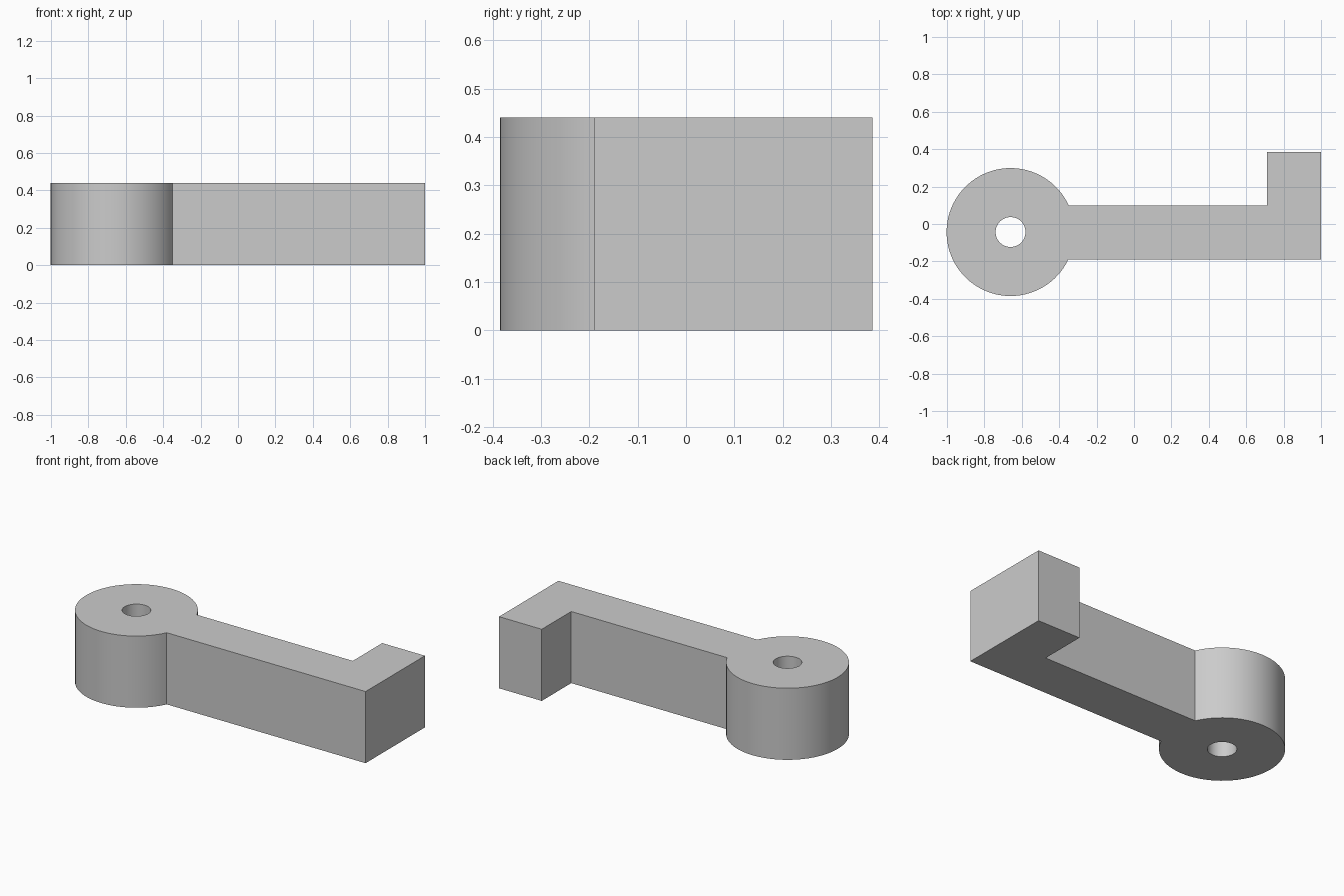
import bpy
import bmesh
from math import asin, cos, pi, sin, tau

cube = bpy.data.objects.get("Cube")
if cube:
    bpy.data.objects.remove(cube, do_unlink=True)

HEIGHT = 0.44
CX, CY = -0.66, -0.043
BOSS_RADIUS, HOLE_RADIUS = 0.342, 0.08
BAR_FRONT, BAR_BACK = -0.19, 0.10
HOOK_X, HOOK_BACK, END_X = 0.71, 0.386, 1.0


def arc(radius, start, end, steps):
    return [(CX + radius * cos(start + (end - start) * i / steps),
             CY + radius * sin(start + (end - start) * i / steps))
            for i in range(steps + 1)]


def add_loop(bm, points):
    verts = [bm.verts.new((x, y, 0)) for x, y in points]
    return [bm.edges.new((v, verts[i - 1])) for i, v in enumerate(verts)]


# Outline: round boss joined to the bar, with a square hook at the far end
a_back = asin((BAR_BACK - CY) / BOSS_RADIUS)
a_front = tau + asin((BAR_FRONT - CY) / BOSS_RADIUS)
outline = arc(BOSS_RADIUS, a_back, a_front, 72)
outline += [(END_X, BAR_FRONT), (END_X, HOOK_BACK),
            (HOOK_X, HOOK_BACK), (HOOK_X, BAR_BACK)]
hole = arc(HOLE_RADIUS, 0, tau, 48)[:-1]

# Fill between outline and pivot hole, then raise to full height
bm = bmesh.new()
edges = add_loop(bm, outline) + add_loop(bm, hole)
bmesh.ops.triangle_fill(bm, edges=edges, use_beauty=True)
raised = bmesh.ops.extrude_face_region(bm, geom=bm.faces[:], use_keep_orig=True)
top = [g for g in raised["geom"] if isinstance(g, bmesh.types.BMVert)]
bmesh.ops.translate(bm, verts=top, vec=(0, 0, HEIGHT))
bmesh.ops.recalc_face_normals(bm, faces=bm.faces[:])

mesh = bpy.data.meshes.new("hooked_lever")
bm.to_mesh(mesh)
bm.free()
lever = bpy.data.objects.new("hooked_lever", mesh)
bpy.context.collection.objects.link(lever)

# Plain grey finish
grey = bpy.data.materials.new("plain grey")
grey.use_nodes = True
grey.diffuse_color = (0.6, 0.6, 0.6, 1)
grey.node_tree.nodes["Principled BSDF"].inputs["Base Color"].default_value = grey.diffuse_color
mesh.materials.append(grey)

# Smooth round walls with sharp rims and corners
bpy.ops.object.select_all(action="DESELECT")
lever.select_set(True)
bpy.context.view_layer.objects.active = lever
bpy.ops.object.shade_smooth_by_angle(angle=pi / 6)
